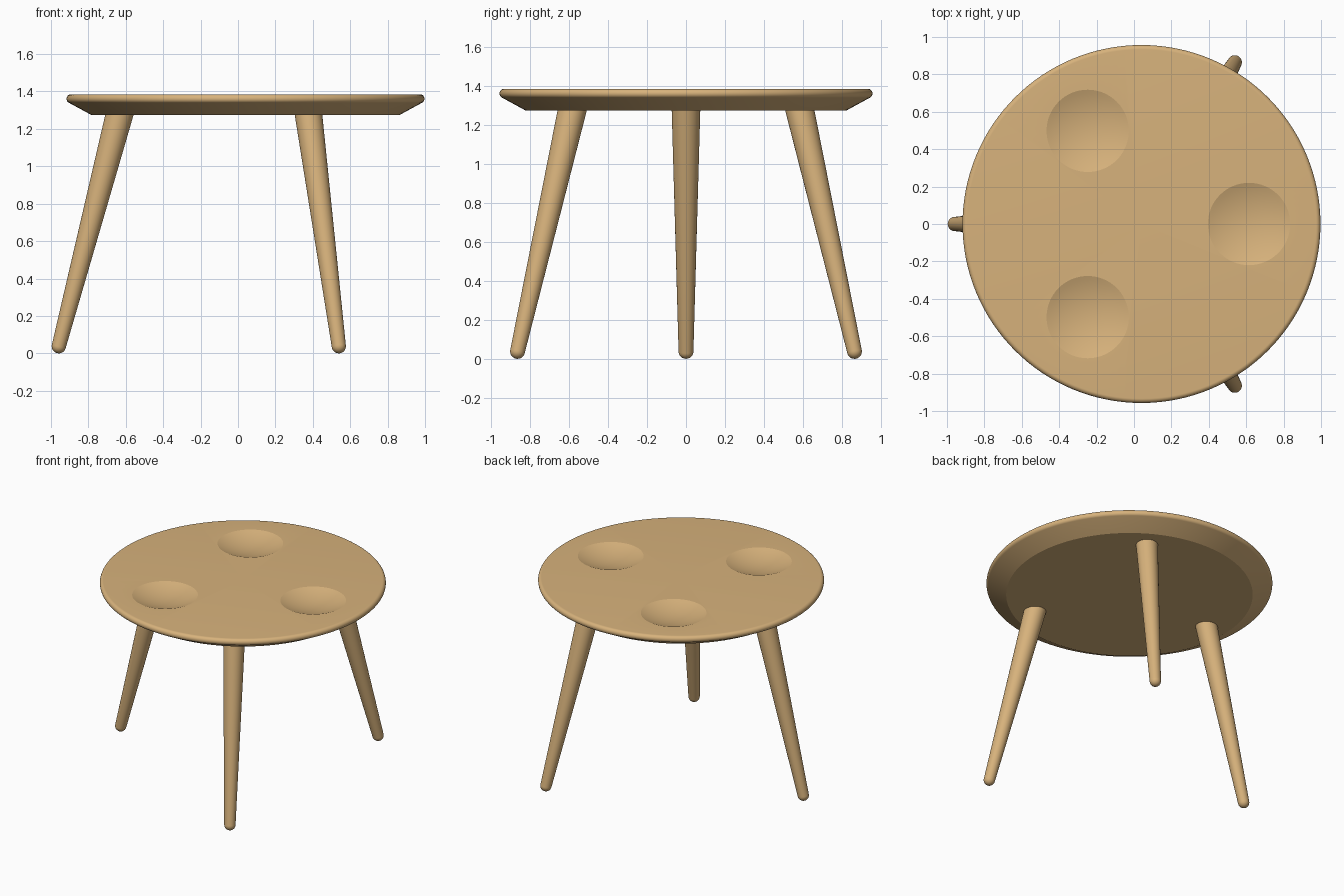
import bpy, bmesh, math
from mathutils import Vector, Matrix

if "Cube" in bpy.data.objects:
    bpy.data.objects.remove(bpy.data.objects["Cube"])

CX = 0.04          # centre of the stool
TOP, UNDER = 1.385, 1.275

wood = bpy.data.materials.new("light wood")
wood.diffuse_color = (0.68, 0.445, 0.2, 1)
wood.use_nodes = True
wood.node_tree.nodes["Principled BSDF"].inputs["Base Color"].default_value = wood.diffuse_color


def arc(r0, z0, rad, a0, a1, n):
    return [(r0 + rad * math.cos(math.radians(a0 + (a1 - a0) * i / n)),
             z0 + rad * math.sin(math.radians(a0 + (a1 - a0) * i / n))) for i in range(n + 1)]


def lathe(name, profile, sides, matrix):
    """Closed solid of revolution; profile runs from axis to axis as (radius, height)."""
    bm = bmesh.new()
    verts = [bm.verts.new((r, 0, z)) for r, z in profile]
    edges = [bm.edges.new(p) for p in zip(verts, verts[1:])]
    bmesh.ops.spin(bm, geom=verts + edges, cent=(0, 0, 0), axis=(0, 0, 1),
                   angle=math.tau, steps=sides, use_duplicate=False)
    bmesh.ops.remove_doubles(bm, verts=bm.verts, dist=1e-5)
    bmesh.ops.dissolve_degenerate(bm, dist=1e-6, edges=bm.edges)
    bmesh.ops.recalc_face_normals(bm, faces=bm.faces)
    me = bpy.data.meshes.new(name)
    bm.to_mesh(me)
    bm.free()
    me.transform(matrix)
    me.materials.append(wood)
    ob = bpy.data.objects.new(name, me)
    bpy.context.collection.objects.link(ob)
    return ob


def select(ob):
    bpy.ops.object.select_all(action='DESELECT')
    ob.select_set(True)
    bpy.context.view_layer.objects.active = ob


def smooth(ob, degrees):
    select(ob)
    bpy.ops.object.shade_smooth_by_angle(angle=math.radians(degrees))


# Seat: flat disc with rounded rim and bevelled underside
seat = lathe("seat", [(0, UNDER), (0.825, UNDER)] + arc(0.933, 1.361, 0.024, -62, 90, 16) + [(0, TOP)],
             128, Matrix.Translation((CX, 0, 0)))

# Three shallow dishes scooped out of the seat
DISH_R, DEPTH = 0.22, 0.04
ball = (DISH_R ** 2 + DEPTH ** 2) / (2 * DEPTH)
half = math.degrees(math.asin(DISH_R / ball))
for i in range(3):
    a = math.radians(120 * i)
    pos = (CX + 0.575 * math.cos(a), 0.575 * math.sin(a), TOP)
    profile = arc(0, ball - DEPTH, ball, -90, -90 + half, 10) + [(DISH_R, 0.05), (0, 0.05)]
    profile[0] = (0, -DEPTH)
    cutter = lathe("dish_cutter", profile, 64, Matrix.Translation(pos))
    cutter.hide_render = True
    select(seat)
    mod = seat.modifiers.new("dish", 'BOOLEAN')
    mod.operation, mod.solver, mod.object = 'DIFFERENCE', 'EXACT', cutter
    bpy.ops.object.modifier_apply(modifier=mod.name)
    bpy.data.objects.remove(cutter)
smooth(seat, 15)

# Three splayed, tapered legs with round feet
FOOT_R = 0.038
for i, name in enumerate(("left_leg", "front_right_leg", "back_right_leg")):
    a = math.radians(180 + 120 * i)
    out = Vector((math.cos(a), math.sin(a), 0))
    foot = Vector((CX, 0, FOOT_R)) + out * 0.998
    head = Vector((CX, 0, 1.30)) + out * 0.668
    axis = head - foot
    place = Matrix.Translation(foot) @ axis.to_track_quat('Z', 'Y').to_matrix().to_4x4()
    profile = arc(0, 0, FOOT_R, -90, 0, 8) + [(0.074, axis.length), (0, axis.length)]
    profile[0] = (0, -FOOT_R)
    smooth(lathe(name, profile, 40, place), 30)
